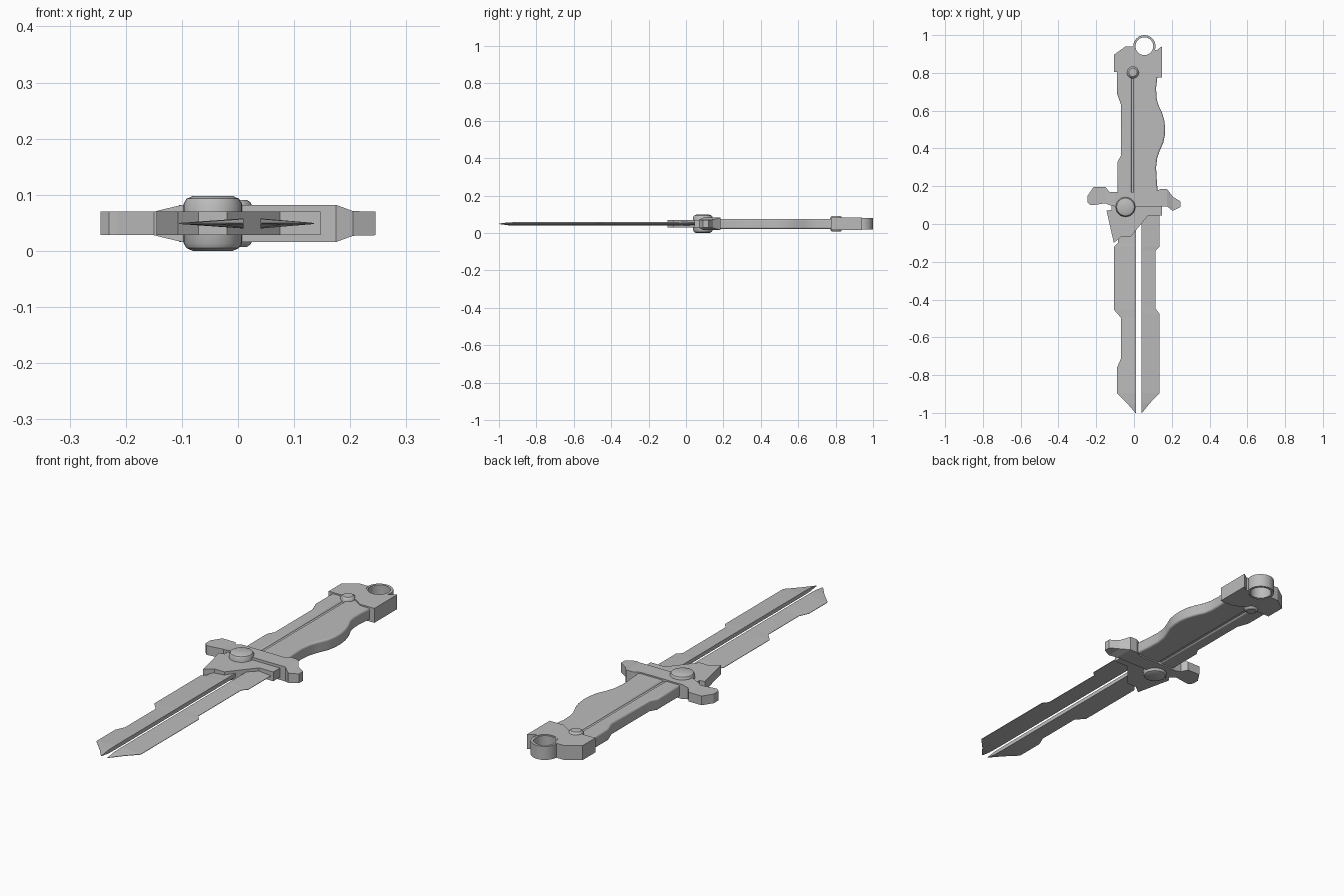
import bpy, bmesh, math

cube = bpy.data.objects.get("Cube")
if cube:
    bpy.data.objects.remove(cube, do_unlink=True)

MID = 0.049  # height of the flat symmetry plane

grey = bpy.data.materials.new("plain grey")
grey.use_nodes = True
grey.diffuse_color = (0.5, 0.5, 0.5, 1)
grey.node_tree.nodes["Principled BSDF"].inputs["Base Color"].default_value = (0.5, 0.5, 0.5, 1)


def finish(name, bm, bevel=0, segments=1, smooth=False):
    bmesh.ops.recalc_face_normals(bm, faces=bm.faces)
    me = bpy.data.meshes.new(name)
    bm.to_mesh(me)
    bm.free()
    me.materials.append(grey)
    ob = bpy.data.objects.new(name, me)
    bpy.context.collection.objects.link(ob)
    if bevel:
        mod = ob.modifiers.new("Bevel", "BEVEL")
        mod.width, mod.segments = bevel, segments
        mod.limit_method, mod.angle_limit = "ANGLE", math.radians(40)
    if smooth:
        bpy.ops.object.select_all(action="DESELECT")
        ob.select_set(True)
        bpy.context.view_layer.objects.active = ob
        bpy.ops.object.shade_smooth_by_angle(angle=math.radians(35))
    return ob


def prism(name, outline, half, **kw):
    """Flat outline extruded equally above and below the middle plane."""
    bm = bmesh.new()
    face = bm.faces.new([bm.verts.new((x, y, MID - half)) for x, y in outline])
    top = bmesh.ops.extrude_face_region(bm, geom=[face])["geom"]
    bmesh.ops.translate(bm, vec=(0, 0, 2 * half),
                        verts=[v for v in top if isinstance(v, bmesh.types.BMVert)])
    return finish(name, bm, **kw)


def loft(name, sections, **kw):
    """Each section is two points with a half thickness each: (x1, y1, h1, x2, y2, h2)."""
    bm = bmesh.new()
    rings = [[bm.verts.new(p) for p in ((x1, y1, MID - h1), (x2, y2, MID - h2),
                                        (x2, y2, MID + h2), (x1, y1, MID + h1))]
             for x1, y1, h1, x2, y2, h2 in sections]
    for a, b in zip(rings, rings[1:]):
        for i in range(4):
            j = (i + 1) % 4
            bm.faces.new((a[i], a[j], b[j], b[i]))
    bm.faces.new(rings[0])
    bm.faces.new(rings[-1])
    return finish(name, bm, **kw)


def lathe(name, x, y, profile, closed=False, steps=32):
    """Turned part about a vertical axis; profile is (radius, height from middle)."""
    bm = bmesh.new()
    rings = [[bm.verts.new((x + r * math.cos(2 * math.pi * k / steps),
                            y + r * math.sin(2 * math.pi * k / steps), MID + z))
              for k in range(steps)] for r, z in profile]
    pairs = list(zip(rings, rings[1:]))
    if closed:
        pairs.append((rings[-1], rings[0]))
    else:
        bm.faces.new(rings[0])
        bm.faces.new(rings[-1])
    for a, b in pairs:
        for k in range(steps):
            n = (k + 1) % steps
            bm.faces.new((a[k], a[n], b[n], b[k]))
    return finish(name, bm, smooth=True)


# Twin blades: thick inner spine, thin notched outer edge
def blade(name, spine, edge):
    rows = [(spine, y, 0.009, x, y, 0.001) for x, y in edge]
    rows += [(spine, -0.95, 0.008, spine + (edge[-1][0] - spine) * 0.45, -0.95, 0.001),
             (spine, -1.0, 0.001, spine + math.copysign(0.003, edge[-1][0] - spine), -1.0, 0.0008)]
    loft(name, rows)


blade("right_blade", 0.01, [(-0.085, 0.08), (-0.085, -0.10), (-0.105, -0.12), (-0.105, -0.455),
                            (-0.07, -0.495), (-0.07, -0.715), (-0.09, -0.76), (-0.09, -0.895)])
blade("left_blade", 0.04, [(0.135, 0.08), (0.135, -0.12), (0.115, -0.14), (0.115, -0.45),
                           (0.135, -0.475), (0.135, -0.895)])

# Collar that holds the blades
prism("blade_collar", [(-0.145, 0.07), (-0.107, -0.10), (-0.07, -0.07), (-0.02, -0.07),
                       (0.075, 0.045), (0.147, 0.045), (0.147, 0.11), (-0.12, 0.11),
                       (-0.12, 0.075)], 0.021)

# Crossguard, thicker in the middle: (x, front y, back y, half thickness)
guard = [(-0.245, 0.115, 0.15, 0.021), (-0.23, 0.10, 0.172, 0.021), (-0.215, 0.10, 0.195, 0.021),
         (-0.15, 0.11, 0.195, 0.021), (-0.13, 0.10, 0.17, 0.026), (-0.10, 0.093, 0.17, 0.033),
         (0.11, 0.093, 0.17, 0.033), (0.14, 0.093, 0.185, 0.033), (0.175, 0.093, 0.185, 0.033),
         (0.205, 0.07, 0.145, 0.022), (0.245, 0.09, 0.12, 0.021)]
loft("crossguard", [(x, a, h, x, b, h) for x, a, b, h in guard])

# Grip: two rounded scales with a narrow groove between them
back_edge = [(-0.087, 0.15), (-0.087, 0.33), (-0.07, 0.36), (-0.07, 0.635), (-0.09, 0.69),
             (-0.09, 0.82)]
finger_edge = [(0.127, 0.15), (0.12, 0.24), (0.117, 0.30), (0.123, 0.35), (0.137, 0.39),
               (0.155, 0.43), (0.163, 0.47), (0.165, 0.51), (0.16, 0.55), (0.148, 0.59),
               (0.127, 0.635), (0.119, 0.67), (0.117, 0.72), (0.125, 0.79)]
prism("grip_right_scale", back_edge + [(-0.013, 0.82), (-0.013, 0.15)], 0.027,
      bevel=0.008, segments=3, smooth=True)
prism("grip_left_scale", finger_edge + [(-0.003, 0.82), (-0.003, 0.15)], 0.027,
      bevel=0.008, segments=3, smooth=True)
prism("grip_core", [(-0.04, 0.15), (0.03, 0.15), (0.03, 0.82), (-0.04, 0.82)], 0.021)

# Pommel with a rounded seat for the ring
ring_x, ring_y = 0.055, 0.941
seat = [(ring_x + 0.054 * math.cos(math.radians(a)), ring_y + 0.054 * math.sin(math.radians(a)))
        for a in range(180, 341, 16)]
prism("pommel", [(-0.105, 0.805), (-0.105, 0.897), (-0.045, 0.94)] + seat +
      [(0.12, 0.92), (0.147, 0.94), (0.147, 0.775), (0.075, 0.775), (0.03, 0.805)], 0.033)
lathe("lanyard_ring", ring_x, ring_y,
      [(0.047, -0.031), (0.059, -0.031), (0.059, 0.031), (0.047, 0.031)], closed=True)

# Domed bolts through the guard and the pommel
for name, x, y, r, h in (("guard_bolt", -0.045, 0.09, 0.052, 0.049),
                         ("pommel_bolt", -0.006, 0.803, 0.032, 0.042)):
    lathe(name, x, y, [(r * 0.68, -h), (r * 0.9, -h + 0.005), (r, -h + 0.014),
                       (r, h - 0.014), (r * 0.9, h - 0.005), (r * 0.68, h)])
